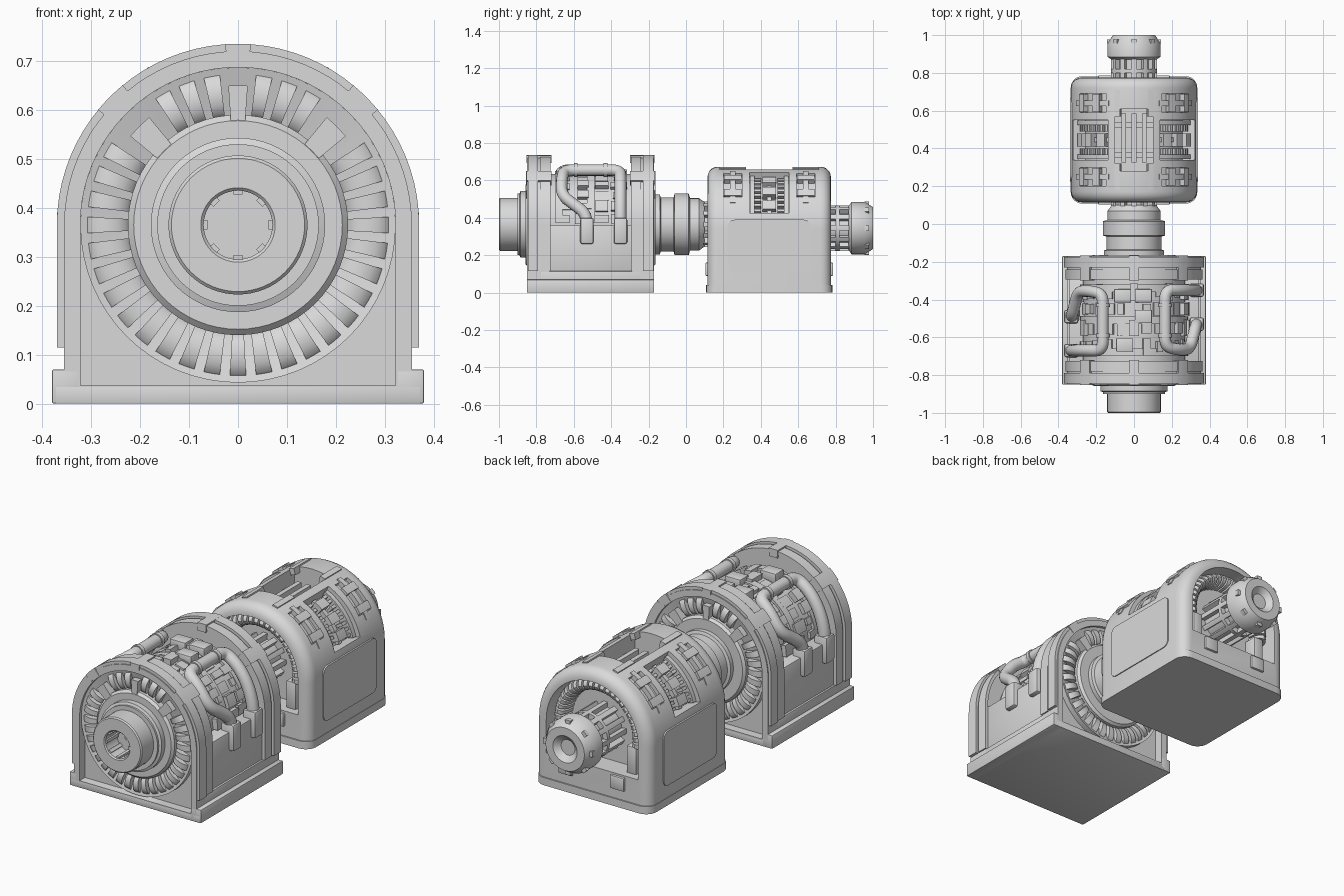
import bpy, bmesh, math, random
from mathutils import Vector

old = bpy.data.objects.get("Cube")
if old:
    bpy.data.objects.remove(old)
random.seed(4)

GREY = (0.7, 0.7, 0.7, 1)
metal = bpy.data.materials.new("plain grey metal")
metal.use_nodes = True
metal.diffuse_color = GREY
metal.node_tree.nodes["Principled BSDF"].inputs["Base Color"].default_value = GREY

FZ, RZ = 0.365, 0.345        # shaft heights of the front and rear machines
FY, RY = -0.51, 0.445        # centres of the two machines along y


def shade(mesh):
    mesh.shade_smooth()
    mesh.set_sharp_from_angle(angle=math.radians(32))


def finish(name, bm):
    bmesh.ops.remove_doubles(bm, verts=bm.verts, dist=1e-5)
    bmesh.ops.dissolve_degenerate(bm, edges=bm.edges, dist=1e-5)
    bmesh.ops.recalc_face_normals(bm, faces=bm.faces)
    mesh = bpy.data.meshes.new(name)
    bm.to_mesh(mesh)
    bm.free()
    mesh.materials.append(metal)
    shade(mesh)
    ob = bpy.data.objects.new(name, mesh)
    bpy.context.collection.objects.link(ob)
    return ob


def stitch(bm, rings, close):
    """Join consecutive closed loops of points; cap the ends unless closed."""
    loops = [[bm.verts.new(p) for p in ring] for ring in rings]
    count = len(loops[0])
    pairs = list(zip(loops, loops[1:])) + ([(loops[-1], loops[0])] if close else [])
    for a, b in pairs:
        for i in range(count):
            j = (i + 1) % count
            bm.faces.new((a[i], a[j], b[j], b[i]))
    if not close:
        bm.faces.new(loops[0])
        bm.faces.new(loops[-1])
    return [v for loop in loops for v in loop]


def spin(bm, profile, cz, a0=0, a1=360, n=64):
    """Sweep a closed (radius, y) profile round the shaft; angle 0 is up."""
    full = a1 - a0 >= 360
    rings = []
    for k in range(n if full else n + 1):
        a = math.radians(a0 + (a1 - a0) * k / n)
        rings.append([(r * math.sin(a), y, cz + r * math.cos(a)) for r, y in profile])
    stitch(bm, rings, full)


def wedge(bm, r0, r1, a0, a1, y0, y1, cz, n=4):
    spin(bm, [(r0, y0), (r1, y0), (r1, y1), (r0, y1)], cz, a0, a1, n)


def arch(w, z0, cz, n=40):
    arc = [math.pi * k / n for k in range(n + 1)]
    return [(-w, z0)] + [(-w * math.cos(a), cz + w * math.sin(a)) for a in arc] + [(w, z0)]


def prism(bm, outline, y0, y1):
    return stitch(bm, [[(x, y, z) for x, z in outline] for y in (y0, y1)], False)


def frame(bm, outer, inner, y0, y1, close):
    rings = [[(p[0], y0, p[1]), (q[0], y0, q[1]), (q[0], y1, q[1]), (p[0], y1, p[1])]
             for p, q in zip(outer, inner)]
    stitch(bm, rings, close)


def round_edges(bm, verts, rule, offset, segments):
    """Bevel the edges of a solid whose two end points satisfy the rule."""
    bmesh.ops.recalc_face_normals(bm, faces=list({f for v in verts for f in v.link_faces}))
    edges = [e for e in {e for v in verts for e in v.link_edges}
             if rule(e.verts[0].co, e.verts[1].co)]
    bmesh.ops.bevel(bm, geom=edges, offset=offset, offset_type='OFFSET', segments=segments,
                    profile=0.5, affect='EDGES', clamp_overlap=False)


def box(bm, x0, x1, y0, y1, z0, z1, bevel=0.0):
    verts = prism(bm, [(x0, z0), (x1, z0), (x1, z1), (x0, z1)], y0, y1)
    if bevel:
        round_edges(bm, verts, lambda a, b: True, bevel, 2)
    return verts


def coil(bm, r0, r1, a0, a1, y0, y1, cz):
    """One winding with rounded shoulders, facing from y0 towards y1."""
    mid, half = (r0 + r1) / 2, (r1 - r0) / 2
    prof = [(mid - half * math.cos(t), y0 + (y1 - y0) * math.sin(t) ** 0.7)
            for t in (math.pi * k / 8 for k in range(9))]
    spin(bm, prof, cz, a0, a1, 2)


def pipe(name, pts, radius, fillet=0.05):
    pts = [Vector(p) for p in pts]
    path = [pts[0]]
    for a, b, c in zip(pts, pts[1:], pts[2:]):
        p = b + (a - b).normalized() * min(fillet, (a - b).length * 0.48)
        q = b + (c - b).normalized() * min(fillet, (c - b).length * 0.48)
        path += [p.lerp(b, t).lerp(b.lerp(q, t), t) for t in (k / 6 for k in range(7))]
    path.append(pts[-1])
    cu = bpy.data.curves.new(name, 'CURVE')
    cu.dimensions = '3D'
    cu.bevel_depth, cu.bevel_resolution, cu.use_fill_caps = radius, 4, True
    sp = cu.splines.new('POLY')
    sp.points.add(len(path) - 1)
    for point, v in zip(sp.points, path):
        point.co = (*v, 1)
    cu.materials.append(metal)
    bpy.context.collection.objects.link(bpy.data.objects.new(name, cu))


# ---- Front machine: plinth, side panels and core
bm = bmesh.new()
box(bm, -0.375, 0.375, FY - 0.34, FY + 0.34, 0, 0.037, 0.003)
for x0, x1 in ((-0.38, -0.323), (0.323, 0.38)):
    box(bm, x0, x1, FY - 0.34, FY + 0.34, 0, 0.07, 0.004)
box(bm, -0.355, 0.355, FY - 0.27, FY + 0.27, 0.03, 0.115, 0.004)
box(bm, -0.345, 0.345, FY - 0.24, FY + 0.24, 0.1, 0.36, 0.006)
finish("front_base", bm)

bm = bmesh.new()
spin(bm, [(0, FY - 0.24), (0.27, FY - 0.24), (0.27, FY + 0.24), (0, FY + 0.24)], FZ)
finish("front_core", bm)

# Blocks, bands and ribs on the core
bm = bmesh.new()
for d in (-0.17, 0, 0.17):
    wedge(bm, 0.26, 0.285, -88, 88, FY + d - 0.02, FY + d + 0.02, FZ, 32)
for a in range(-84, 85, 14):
    for d in (-0.14, -0.04, 0.06, 0.15):
        half, length = random.uniform(3, 6), random.uniform(0.025, 0.045)
        wedge(bm, 0.26, random.uniform(0.275, 0.3), a - half, a + half,
              FY + d - length, FY + d + length, FZ)
for x, d in ((-0.05, -0.13), (0.05, 0.02), (-0.06, 0.13), (0.05, 0.13)):
    box(bm, x - 0.045, x + 0.045, FY + d - 0.035, FY + d + 0.035, 0.62, 0.672, 0.004)
finish("core_blocks", bm)

# End shields with ribs, clamps and windings
for s, label in ((-1, "front"), (1, "back")):
    Y = lambda d: FY + s * d
    bm = bmesh.new()
    frame(bm, arch(0.355, 0.03, FZ), arch(0.322, 0.037, FZ), Y(0.22), Y(0.34), True)
    frame(bm, arch(0.37, 0.115, FZ), arch(0.345, 0.115, FZ), Y(0.28), Y(0.335), False)
    frame(bm, arch(0.362, 0.115, FZ), arch(0.345, 0.115, FZ), Y(0.215), Y(0.27), False)
    prism(bm, arch(0.335, 0.03, FZ), Y(0.22), Y(0.295))
    spin(bm, [(0.322, Y(0.325)), (0.322, Y(0.285)), (0.215, Y(0.285)), (0.215, Y(0.297))], FZ)
    finish(label + "_shield", bm)
    bm = bmesh.new()
    for a, half in ((-45, 5.5), (0, 4), (45, 5.5)):
        wedge(bm, 0.19, 0.285, a - half, a + half, Y(0.28), Y(0.346), FZ)
        wedge(bm, 0.328, 0.37, a - half, a + half, Y(0.21), Y(0.342), FZ)
    finish(label + "_shield_clamps", bm)
    bm = bmesh.new()
    for k in range(36):
        a = k * 10
        if min(abs((a - c + 180) % 360 - 180) for c in (-45, 0, 45)) > 6:
            coil(bm, 0.215, 0.319, a - 3.1, a + 3.1, Y(0.285), Y(0.338), FZ)
    finish(label + "_windings", bm)

# Pipes with collars and sockets, repeated by a half turn
for s, label in ((1, "left"), (-1, "right")):
    P = lambda x, d, z: (s * x, FY + s * d, z)
    pipe(label + "_pipe", [P(0.334, 0.16, 0.3), P(0.332, 0.16, 0.42), P(0.3, 0.16, 0.52),
                           P(0.245, 0.16, 0.6), P(0.165, 0.16, 0.655), P(0.165, -0.14, 0.655),
                           P(0.235, -0.155, 0.61), P(0.295, -0.155, 0.52),
                           P(0.33, -0.02, 0.42), P(0.334, -0.02, 0.3)], 0.031)
    for d in (-0.09, 0.07):
        pipe(label + "_pipe_collar", [P(0.165, d, 0.655), P(0.165, d + 0.02, 0.655)], 0.037)
    bm = bmesh.new()
    for d in (0.16, -0.02):
        x0, x1 = sorted((s * 0.295, s * 0.37))
        box(bm, x0, x1, FY + s * d - 0.036, FY + s * d + 0.036, 0.26, 0.4, 0.012)
    finish(label + "_pipe_sockets", bm)

# Front hub with a hollow, notched end
bm = bmesh.new()
spin(bm, [(0, -0.8), (0.225, -0.8), (0.225, -0.845), (0.213, -0.857), (0.178, -0.857),
          (0.178, -0.885), (0.165, -0.89), (0.165, -0.9), (0.142, -0.9), (0.142, -0.994),
          (0.136, -1), (0.076, -1), (0.07, -0.994), (0.07, -0.9), (0, -0.9)], FZ)
for a in range(0, 360, 45):
    wedge(bm, 0.062, 0.073, a - 8, a + 8, -0.995, -0.89, FZ)
finish("front_hub", bm)

# Coupling between the machines
bm = bmesh.new()
spin(bm, [(0, -0.22), (0.225, -0.22), (0.225, -0.175), (0.213, -0.163), (0.16, -0.163),
          (0.16, -0.14), (0.145, -0.135), (0.145, -0.066), (0.165, -0.061), (0.165, 0.014),
          (0.14, 0.022), (0.14, 0.07), (0.118, 0.1), (0.09, 0.1), (0.09, 0.24), (0, 0.24)], FZ)
finish("coupling", bm)

# ---- Rear machine: plinth with rounded corners
bm = bmesh.new()
verts = box(bm, -0.335, 0.335, RY - 0.337, RY + 0.337, 0, 0.04)
round_edges(bm, verts, lambda a, b: abs(a.z - b.z) > 0.03, 0.06, 6)
finish("rear_base", bm)

# Rounded housing
bm = bmesh.new()
verts = prism(bm, arch(0.333, 0.03, RZ - 0.005), RY - 0.33, RY + 0.33)
round_edges(bm, verts, lambda a, b: abs(a.y - b.y) < 0.01 and max(a.z, b.z) > 0.04, 0.055, 5)
housing = finish("rear_housing", bm)

# Openings: ends, top window, side slots and corner pockets
bm = bmesh.new()
for s in (-1, 1):
    prism(bm, arch(0.266, 0.17, RZ), RY + s * 0.22, RY + s * 0.4)
    for c in (-1, 1):
        a0, a1 = sorted((c * 27, c * 60))
        wedge(bm, 0.31, 0.42, a0, a1, RY + s * 0.195 - 0.05, RY + s * 0.195 + 0.05, RZ, 8)
    a0, a1 = sorted((s * 25, s * 76))
    wedge(bm, 0.265, 0.42, a0, a1, RY - 0.105, RY + 0.105, RZ, 12)
box(bm, -0.1, 0.1, RY - 0.165, RY + 0.165, 0.52, 0.8)
cutter = finish("housing_cutter", bm)
cutter.hide_render = True
cut = housing.modifiers.new("openings", 'BOOLEAN')
cut.operation, cut.solver, cut.object = 'DIFFERENCE', 'EXACT', cutter
bpy.context.view_layer.update()
carved = bpy.data.meshes.new_from_object(housing.evaluated_get(bpy.context.evaluated_depsgraph_get()))
housing.modifiers.clear()
housing.data = carved
shade(carved)
bpy.data.objects.remove(cutter)

# Side panels, bars in the pockets and parts inside the slots
panels, bars = bmesh.new(), bmesh.new()
for c in (-1, 1):
    x0, x1 = sorted((c * 0.31, c * 0.338))
    verts = box(panels, x0, x1, RY - 0.22, RY + 0.22, 0.105, 0.39)
    round_edges(panels, verts, lambda a, b: abs(a.x - b.x) > 0.02, 0.035, 5)

    def strip(r0, r1, a0, a1, d0, d1):
        lo, hi = sorted((c * a0, c * a1))
        wedge(bars, r0, r1, lo, hi, RY + d0, RY + d1, RZ, 8)
    for s in (-1, 1):
        d = s * 0.195
        strip(0.3, 0.335, 24, 66, d - 0.014, d + 0.014)
        for a in (33, 52):
            strip(0.3, 0.34, a, a + 7, d - 0.047, d + 0.047)
        strip(0.25, 0.31, 26, 75, s * 0.09 - 0.012, s * 0.09 + 0.012)
        strip(0.3, 0.335, 13, 18, d - 0.07, d + 0.07)
        for a in range(28, 74, 6):
            strip(0.25, 0.3, a, a + 3, s * 0.065 - 0.02, s * 0.065 + 0.02)
    for a in (30, 46, 62):
        strip(0.25, 0.315, a, a + 9, -0.035, 0.035)
    strip(0.25, 0.29, 26, 75, -0.012, 0.012)
finish("side_panels", panels)
for x in (-0.055, 0, 0.055):
    box(bars, x - 0.012, x + 0.012, RY - 0.12, RY + 0.14, 0.5, 0.6)
for d in (-0.08, 0.08):
    box(bars, -0.1, 0.1, RY + d - 0.015, RY + d + 0.015, 0.5, 0.575)
finish("housing_bars", bars)

# Windings, side posts and feet at both ends
bm = bmesh.new()
for s in (-1, 1):
    for a in range(-96, 97, 8):
        coil(bm, 0.19, 0.262, a - 2.7, a + 2.7, RY + s * 0.215, RY + s * 0.3, RZ)
    for c in (-1, 1):
        x0, x1 = sorted((c * 0.17, c * 0.225))
        box(bm, x0, x1, *sorted((RY + s * 0.21, RY + s * 0.29)), 0.165, 0.31, 0.005)
        x0, x1 = sorted((c * 0.11, c * 0.19))
        box(bm, x0, x1, *sorted((RY + s * 0.3, RY + s * 0.342)), 0.09, 0.16, 0.005)
finish("rear_end_parts", bm)

# Rear shaft: cage bars and dished end cap
bm = bmesh.new()
spin(bm, [(0, 0.64), (0.095, 0.64), (0.095, 0.87), (0.118, 0.87), (0.14, 0.885), (0.14, 0.955),
          (0.112, 1), (0.07, 1), (0.04, 0.975), (0, 0.975)], RZ)
finish("rear_shaft", bm)
bm = bmesh.new()
wedge(bm, 0.09, 0.122, 0, 360, 0.8, 0.82, RZ, 48)
for y0, y1, z in ((0.66, 0.89, RZ), (0.09, 0.23, FZ)):
    for a in range(0, 360, 30):
        wedge(bm, 0.085, 0.122, a - 6, a + 6, y0, y1, z)
for a in range(0, 360, 45):
    wedge(bm, 0.11, 0.143, a - 6, a + 6, 0.955, 0.978, RZ)
finish("shaft_cage", bm)
